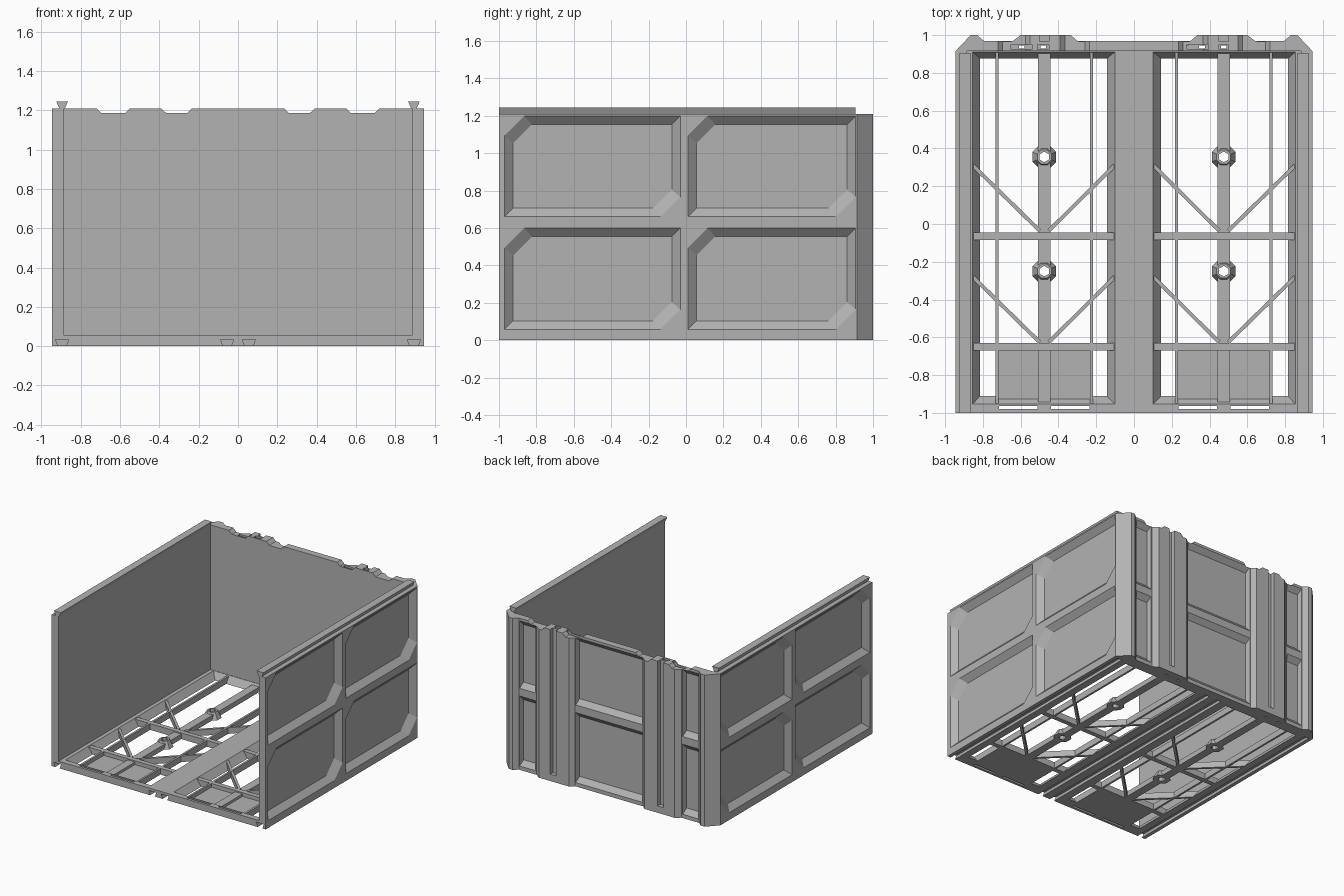
import bpy, bmesh, math
from mathutils import Vector

if "Cube" in bpy.data.objects:
    bpy.data.objects.remove(bpy.data.objects["Cube"])

grey = bpy.data.materials.new("plastic_grey")
grey.diffuse_color = (0.45, 0.45, 0.45, 1)
grey.use_nodes = True
grey.node_tree.nodes["Principled BSDF"].inputs["Base Color"].default_value = grey.diffuse_color


def loft(name, poly_a, a, poly_b, b, axis):
    """Solid between two matching outlines placed at a and b along an axis."""
    def place(p, t):
        return {"X": (t, p[0], p[1]), "Y": (p[0], t, p[1]), "Z": (p[0], p[1], t)}[axis]
    bm = bmesh.new()
    va = [bm.verts.new(place(p, a)) for p in poly_a]
    vb = [bm.verts.new(place(p, b)) for p in poly_b]
    bm.faces.new(va)
    bm.faces.new(vb)
    n = len(va)
    for i in range(n):
        j = (i + 1) % n
        bm.faces.new((va[i], va[j], vb[j], vb[i]))
    bmesh.ops.recalc_face_normals(bm, faces=bm.faces)
    me = bpy.data.meshes.new(name)
    bm.to_mesh(me)
    bm.free()
    me.materials.append(grey)
    ob = bpy.data.objects.new(name, me)
    bpy.context.collection.objects.link(ob)
    return ob


def prism(name, poly, a, b, axis):
    return loft(name, poly, a, poly, b, axis)


def rect(x0, x1, y0, y1):
    return [(x0, y0), (x1, y0), (x1, y1), (x0, y1)]


def box(name, x0, x1, y0, y1, z0, z1):
    return prism(name, rect(x0, x1, y0, y1), z0, z1, "Z")


def ngon(cx, cy, r, n):
    return [(cx + r * math.cos((i + .5) * math.tau / n),
             cy + r * math.sin((i + .5) * math.tau / n)) for i in range(n)]


def dovetail(x, z0, z1, low, high):
    return [(x - low, z0), (x + low, z0), (x + high, z1), (x - high, z1)]


def cut(ob, cutters):
    """Subtract the cutters, bake the result and remove them."""
    for c in cutters:
        m = ob.modifiers.new("cut", "BOOLEAN")
        m.operation, m.solver, m.object = "DIFFERENCE", "EXACT", c
    bpy.context.view_layer.update()
    dg = bpy.context.evaluated_depsgraph_get()
    me = bpy.data.meshes.new_from_object(ob.evaluated_get(dg))
    ob.modifiers.clear()
    ob.data = me
    for c in cutters:
        bpy.data.objects.remove(c)


FLOOR, TOP, INNER, OUTER, BACK = 0.055, 1.21, 0.885, 0.945, 0.915

# Floor slab with bevelled openings, front slits and sliding grooves underneath
floor = box("floor_frame", -OUTER, OUTER, -1, BACK, 0, FLOOR)
cutters = []
for s in (-1, 1):
    wide, small = rect(.1, .855, -.955, .912), rect(.145, .815, -.91, .875)
    cutters.append(loft("cutter", [(s * x, y) for x, y in small], -.002,
                        [(s * x, y) for x, y in wide], FLOOR + .001, "Z"))
    for x0, x1 in ((.235, .44), (.51, .715)):
        cutters.append(box("cutter", *sorted((s * x0, s * x1)), -.98, -.963, -.1, .2))
    for x in (.895, .055):
        cutters.append(prism("cutter", dovetail(s * x, -.001, .035, .02, .034), -1.1, .9, "Y"))
cut(floor, cutters)

# Floor lattice in each half
for s in (-1, 1):
    def bar(name, x0, x1, y0, y1, z1):
        return box(name, *sorted((s * x0, s * x1)), y0, y1, 0, z1)
    beam = bar("floor_beam", .442, .508, -.957, .913, .04)
    holes = [prism("cutter", ngon(s * .475, y, .028, 6), -.1, .2, "Z") for y in (.355, -.25)]
    cut(beam, holes)
    for x in (.225, .725):
        bar("floor_rib", x - .008, x + .008, -.957, .913, .05)
    for y in (-.065, -.65):
        bar("floor_crossbar", .102, .853, y - .019, y + .019, .05)
    for x0, x1 in ((.233, .442), (.508, .717)):
        bar("floor_plate", x0, x1, -.957, -.668, .02)
    # Diagonal braces
    for y in (-.035, -.625):
        for xa, xb in ((.45, .103), (.5, .853)):
            a, b = Vector((s * xa, y)), Vector((s * xb, y + .345))
            side = Vector((-(b - a).y, (b - a).x)).normalized() * .01
            prism("floor_brace", [a - side, b - side, b + side, a + side], 0, .048, "Z")
    # Bolt bosses
    for y in (.355, -.25):
        boss = loft("bolt_boss", ngon(s * .475, y, .068, 8), 0, ngon(s * .475, y, .04, 8), .054, "Z")
        cut(boss, [prism("cutter", ngon(s * .475, y, .028, 6), -.1, .2, "Z")])


def panel(y0, y1, z0, z1, c):
    """Rectangle with two opposite corners clipped."""
    return [(y0, z0), (y1 - c, z0), (y1, z0 + c), (y1, z1), (y0 + c, z1), (y0, z1 - c)]


# Side walls with four bevelled recesses, and a dovetail rail on top
for s in (-1, 1):
    wall = box("side_wall", *sorted((s * INNER, s * OUTER)), -1, BACK, FLOOR, TOP)
    cutters = []
    for y0, y1 in ((-.97, -.03), (.01, .908)):
        for z0, z1 in ((.058, .6), (.66, 1.2)):
            b = .046
            cutters.append(loft("cutter", panel(y0, y1, z0, z1, .105), s * (OUTER + .0005),
                                panel(y0 + b, y1 - b, z0 + b, z1 - b, .1), s * .903, "X"))
    cut(wall, cutters)
    prism("top_rail", dovetail(s * .895, TOP - .001, 1.245, .014, .03), -1, .905, "Y")

# Back wall outline: corner posts and two raised columns
half = [(.3, .97), (.335, 1), (.6, 1), (.64, .97), (.795, .97), (.83, 1), (.865, 1), (OUTER, BACK)]
outline = [(-x, y) for x, y in reversed(half)] + half
back = prism("back_wall", outline, 0, TOP, "Z")
cutters = []
# Recessed panels above and below the middle bars
for x0, x1 in ((-.295, .295), (.65, .79), (-.79, -.65)):
    for z0, z1 in ((.03, .59), (.65, 1.19)):
        cutters.append(loft("cutter", rect(x0, x1, z0, z1), .9705,
                            rect(x0 + .01, x1 - .01, z0 + .04, z1 - .04), .935, "Y"))
for s in (-1, 1):
    # Groove down each raised column
    cutters.append(box("cutter", s * .475 - .025, s * .475 + .025, .965, 1.1, FLOOR, 1.3))
    # Notches along the top edge
    for x0, x1 in ((.235, .39), (.55, .72)):
        a, b = sorted((s * x0, s * x1))
        cutters.append(prism("cutter", [(a + .025, 1.185), (b - .025, 1.185), (b + .001, 1.2105),
                                        (a - .001, 1.2105)], .8, 1.1, "Y"))
# Latch pockets and small vertical shafts
for x0, x1, hole in ((-.65, -.54, -.595), (-.51, -.45, -.48), (.28, .395, .36), (.45, .5, .475)):
    cutters.append(box("cutter", x0, x1, .925, .95, 1.165, 1.3))
    cutters.append(box("cutter", hole - .015, hole + .015, .93, .945, -.1, 1.2))
cut(back, cutters)
